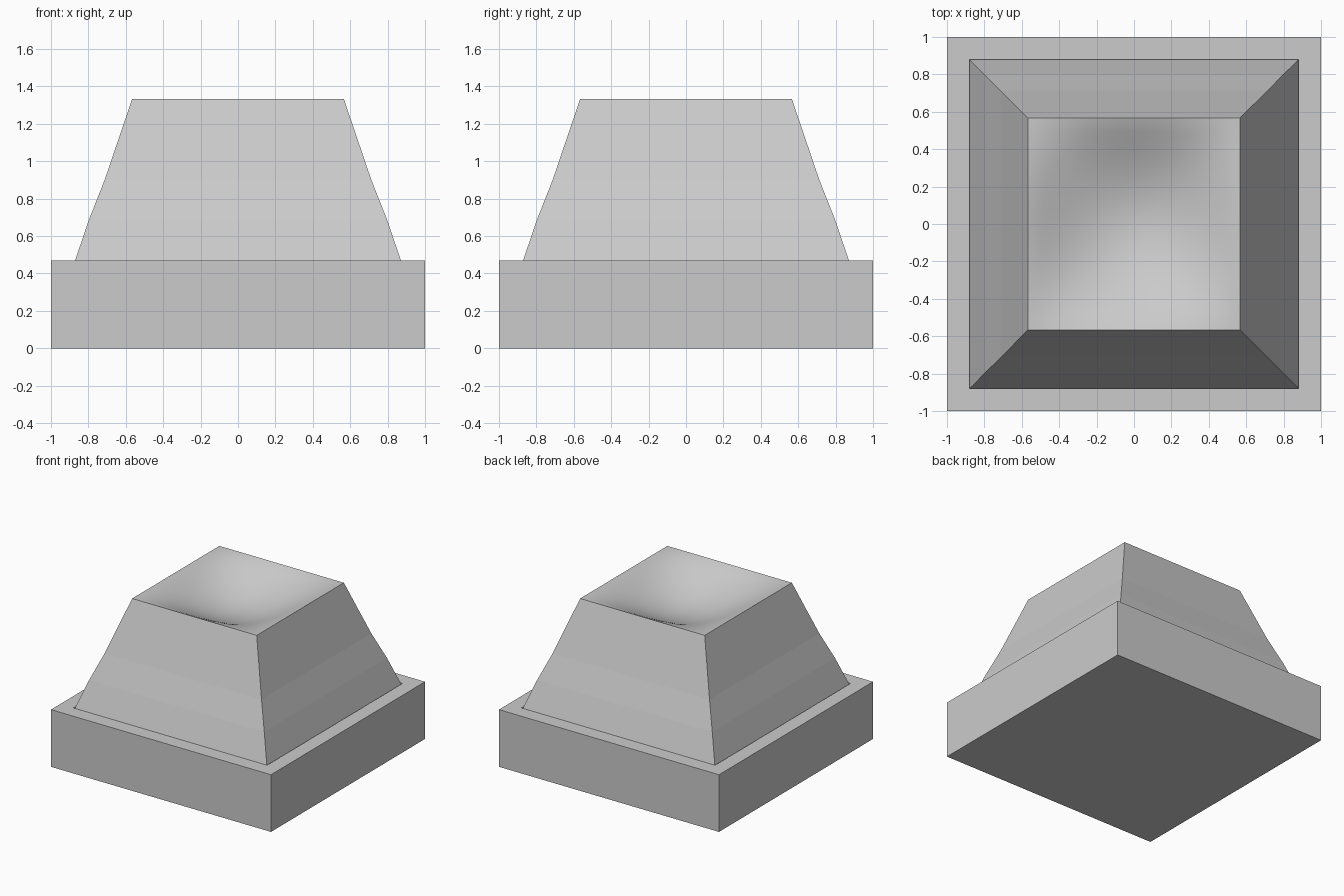
import bpy, bmesh, math

if "Cube" in bpy.data.objects:
    bpy.data.objects.remove(bpy.data.objects["Cube"])


def make_object(name, bm):
    bmesh.ops.recalc_face_normals(bm, faces=bm.faces)
    mesh = bpy.data.meshes.new(name)
    bm.to_mesh(mesh)
    bm.free()
    ob = bpy.data.objects.new(name, mesh)
    bpy.context.collection.objects.link(ob)
    return ob


def square_ring(bm, half, z):
    return [bm.verts.new((sx * half, sy * half, z))
            for sx, sy in ((-1, -1), (1, -1), (1, 1), (-1, 1))]


def loft(bm, profile):
    """Join square rings given as (half width, height); return the rings."""
    rings = [square_ring(bm, h, z) for h, z in profile]
    for a, b in zip(rings, rings[1:]):
        for i in range(4):
            j = (i + 1) % 4
            bm.faces.new((a[i], a[j], b[j], b[i]))
    return rings


# Square base with a shallow seat that the button drops into
bm = bmesh.new()
rings = loft(bm, [(1, 0), (1, 0.47), (0.88, 0.47), (0.88, 0.445)])
bm.faces.new(rings[0])
bm.faces.new(rings[-1])
make_object("base", bm)

# Tapered button walls
TOP, HEIGHT = 0.566, 1.333
bm = bmesh.new()
rings = loft(bm, [(0.879, 0.445), (0.871, 0.47), (0.796, 0.69),
                  (0.713, 0.90), (TOP, HEIGHT)])
bm.faces.new(rings[0])

# Dished top: a grid sunk in the middle with a straight, level rim
N, DEPTH = 32, 0.18
grid = []
for i in range(N + 1):
    row = []
    for j in range(N + 1):
        u, v = 2 * i / N - 1, 2 * j / N - 1
        sink = DEPTH * ((1 - u * u) * (1 - v * v)) ** 1.25
        row.append(bm.verts.new((u * TOP, v * TOP, HEIGHT - sink)))
    grid.append(row)
for i in range(N):
    for j in range(N):
        bm.faces.new((grid[i][j], grid[i + 1][j],
                      grid[i + 1][j + 1], grid[i][j + 1]))
button = make_object("button", bm)
for poly in button.data.polygons:
    if poly.center.z > 1.1 and poly.area < 0.01:
        if poly.normal.z < 0:
            poly.flip()
        poly.use_smooth = True
